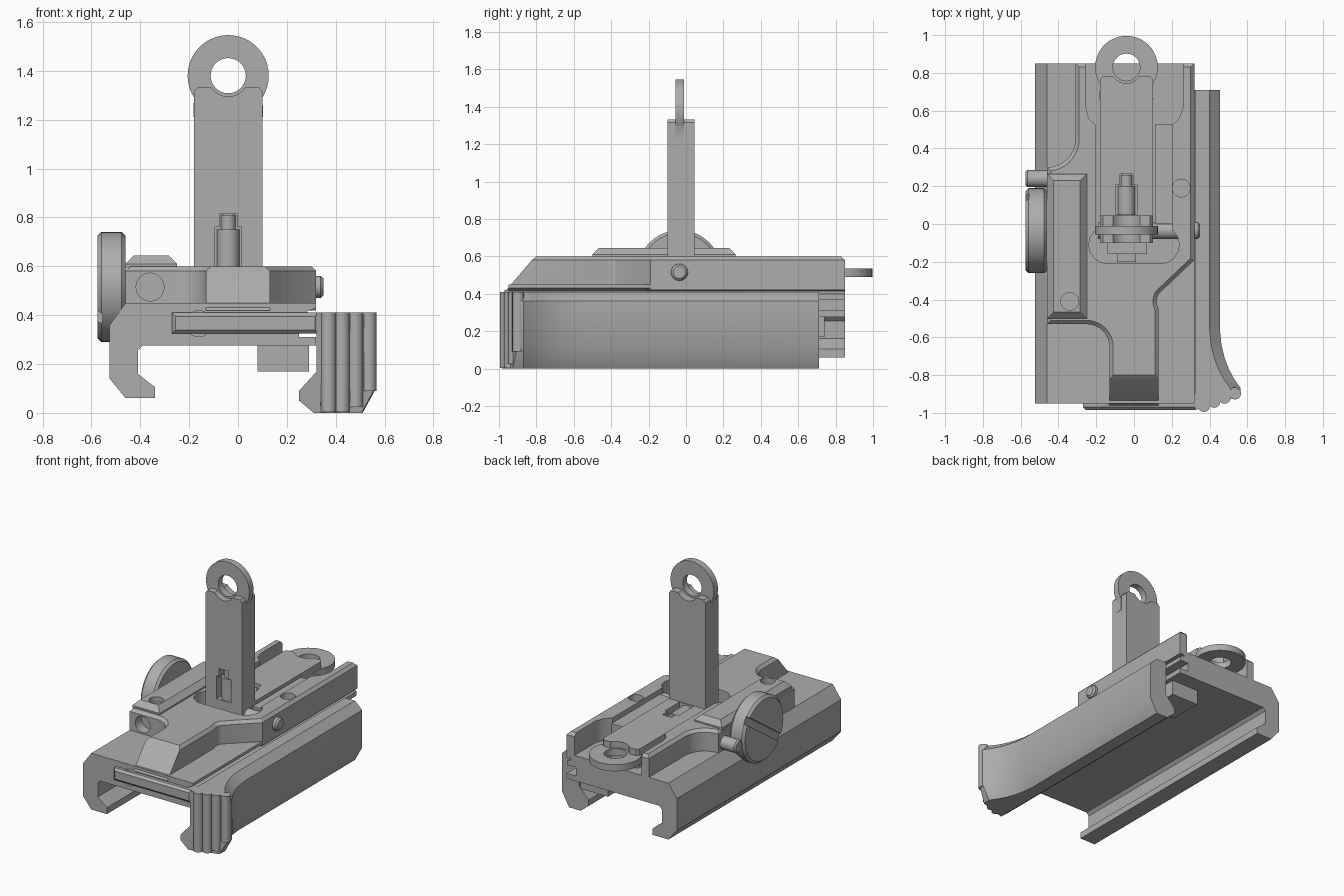
import bpy, bmesh, math
from mathutils import Matrix, Vector

if "Cube" in bpy.data.objects:
    bpy.data.objects.remove(bpy.data.objects["Cube"])

grey = bpy.data.materials.new("metal grey")
grey.use_nodes = True
grey.diffuse_color = (0.42, 0.42, 0.42, 1)
grey.node_tree.nodes["Principled BSDF"].inputs["Base Color"].default_value = (0.42, 0.42, 0.42, 1)


def finish(name, bm):
    bmesh.ops.recalc_face_normals(bm, faces=bm.faces)
    mesh = bpy.data.meshes.new(name)
    bm.to_mesh(mesh)
    bm.free()
    mesh.materials.append(grey)
    obj = bpy.data.objects.new(name, mesh)
    bpy.context.scene.collection.objects.link(obj)
    return obj


def place(axis, u, v, w):
    return {"x": (w, u, v), "y": (u, w, v), "z": (u, v, w)}[axis]


def prism(name, pts, axis, a, b, chamfer=0, both=False):
    """Extrude a 2D outline along an axis, optionally chamfering the far cap."""
    bm = bmesh.new()
    low = [bm.verts.new(place(axis, u, v, a)) for u, v in pts]
    top = [bm.verts.new(place(axis, u, v, b)) for u, v in pts]
    caps = [bm.faces.new(top)]
    base = bm.faces.new(low)
    for i in range(len(pts)):
        j = (i + 1) % len(pts)
        bm.faces.new((low[i], low[j], top[j], top[i]))
    bmesh.ops.recalc_face_normals(bm, faces=bm.faces)
    if chamfer:
        if both:
            caps.append(base)
        edges = list({e for f in caps for e in f.edges})
        bmesh.ops.bevel(bm, geom=edges, offset=chamfer, segments=1, affect="EDGES")
    return finish(name, bm)


def rect(u0, u1, v0, v1):
    return [(u0, v0), (u1, v0), (u1, v1), (u0, v1)]


def arc(cu, cv, r, d0, d1, n=8):
    return [(cu + r * math.cos(math.radians(d0 + (d1 - d0) * i / n)),
             cv + r * math.sin(math.radians(d0 + (d1 - d0) * i / n))) for i in range(n + 1)]


def rod(name, axis, u, v, r, a, b, chamfer=0, n=32, both=False):
    return prism(name, arc(u, v, r, 0, 360 * (n - 1) / n, n - 1), axis, a, b, chamfer, both)


def cut(obj, *cutters):
    for c in cutters:
        mod = obj.modifiers.new("cut", "BOOLEAN")
        mod.operation, mod.solver, mod.object = "DIFFERENCE", "EXACT", c
        c.hide_render = True
    bpy.context.view_layer.update()
    deps = bpy.context.evaluated_depsgraph_get()
    mesh = bpy.data.meshes.new_from_object(obj.evaluated_get(deps))
    obj.modifiers.clear()
    obj.data = mesh
    for c in cutters:
        bpy.data.objects.remove(c)


# Base with its fixed hook on one side
prism("mount_base", [
    (-0.525, 0.36), (-0.525, 0.14), (-0.46, 0.06), (-0.34, 0.06), (-0.34, 0.105),
    (-0.41, 0.16), (-0.41, 0.255), (-0.39, 0.275), (0.32, 0.275), (0.32, 0.31),
    (0.25, 0.31), (0.25, 0.37), (0.315, 0.37), (0.315, 0.4), (0.28, 0.415),
    (0.32, 0.43), (0.32, 0.45), (-0.46, 0.45)], "y", -0.95, 0.85)

# Raised deck with sloped nose, folding channel, pivot well and holes
deck = prism("raised_deck",
             [(-0.13, -0.96), (0.13, -0.96), (0.13, -0.45)]
             + arc(0.2, -0.41, 0.08, 190, 150, 3)
             + [(0.32, -0.19), (0.32, 0.85), (-0.31, 0.85)]
             + arc(-0.46, 0.45, 0.15, 0, -90)
             + [(-0.46, -0.53)] + arc(-0.25, -0.65, 0.12, 90, 0),
             "z", 0.42, 0.6, 0.02)
for v in deck.data.vertices:
    if v.co.y < -0.9 and v.co.z > 0.57:
        v.co.y = -0.8 if v.co.z > 0.59 else -0.825
channel = prism("channel_cutter", [
    (-0.2, -0.1), (0.2, -0.1), (0.2, 0.52), (0.24, 0.56), (0.26, 0.62), (0.26, 0.95),
    (-0.255, 0.95), (-0.255, 0.62), (-0.24, 0.56), (-0.2, 0.52)], "z", 0.4, 0.7)
well = prism("well_cutter",
             arc(0.14, -0.11, 0.1, -90, 90) + arc(-0.14, -0.11, 0.1, 90, 270),
             "z", 0.4, 0.7)
cut(deck, channel, well,
    rod("hole_cutter", "z", 0.25, 0.19, 0.047, 0.52, 0.7),
    rod("hole_cutter", "y", -0.36, 0.515, 0.057, -0.6, -0.46))
prism("channel_step", rect(0.11, 0.2, 0.0, 0.53), "z", 0.44, 0.565)

# Side block above the adjustment drum
block = prism("side_block", rect(-0.46, -0.25, -0.5, 0.265), "z", 0.59, 0.645, 0.035)
cut(block, rod("hole_cutter", "z", -0.34, -0.41, 0.047, 0.61, 0.7))

# Sliding clamp, lofted along y with a flared front thumb pad
section = [(0.322, 0.41), (0.4, 0.41), (0.455, 0.36), (0.455, 0.1), (0.4, 0.0),
           (0.31, 0.0), (0.25, 0.05), (0.25, 0.09), (0.322, 0.17)]
stations = [(0.71, 0), (-0.56, 0), (-0.64, 0.008), (-0.71, 0.025), (-0.77, 0.048),
            (-0.82, 0.075), (-0.87, 0.11), (-1, 0.105)]
bm = bmesh.new()
rings = []
for y, flare in stations:
    ring = []
    for x, z in section:
        x += flare if x > 0.39 else 0
        yy = -0.985 + 0.4 * max(0, x - 0.36) if y == -1 else y
        ring.append(bm.verts.new((x, yy, z)))
    rings.append(ring)
bm.faces.new(rings[0])
bm.faces.new(rings[-1])
for r0, r1 in zip(rings, rings[1:]):
    for i in range(len(section)):
        j = (i + 1) % len(section)
        bm.faces.new((r0[i], r0[j], r1[j], r1[i]))
finish("clamp_jaw", bm)

# Grip ridges on the thumb pad
for i in range(4):
    x = 0.37 + 0.055 * i
    rod("grip_ridge", "z", x, -0.967 + 0.4 * max(0, x - 0.36), 0.032,
        max(0.004, (x - 0.46) * 1.2), 0.41, n=16)

# Clamp cross bar with its round boss, and the recoil lug below
prism("clamp_bar", rect(-0.27, 0.33, 0.325, 0.41), "y", -0.9, -0.985, 0.015)
rod("clamp_bar_boss", "y", -0.16, 0.365, 0.055, -0.9, -0.97)
prism("recoil_lug", rect(0.08, 0.29, 0.17, 0.3), "y", 0.5, 0.74)

# Adjustment drum, hub, detent and pivot pin
PY, PZ = -0.035, 0.515
drum = rod("adjustment_drum", "x", PY, PZ, 0.225, -0.46, -0.575, 0.016, 48, True)
slot = prism("slot_cutter", rect(-0.4, 0.4, -0.025, 0.025), "x", -0.555, -0.7)
slot.data.transform(Matrix.Translation((0, PY, PZ)) @ Matrix.Rotation(math.radians(35), 4, "X"))
cut(drum, slot)
rod("drum_hub", "x", PY, PZ, 0.07, -0.47, -0.4)
rod("drum_detent", "x", 0.24, 0.5, 0.045, -0.44, -0.575, 0.01)
rod("pivot_pin", "x", PY, PZ, 0.045, -0.19, 0.35, 0.012)

# Sight leaf: upright arm, aperture plate and detent plunger
CX, RZ = -0.04, 1.38
arm = prism("sight_arm",
            [(CX - 0.14, 0.45), (CX + 0.14, 0.45), (CX + 0.14, 1.315), (CX + 0.125, 1.333)]
            + arc(CX, RZ, 0.085, -34, -146, 12)
            + [(CX - 0.125, 1.333), (CX - 0.14, 1.315)], "y", -0.1, 0.045)
cut(arm, prism("pocket_cutter", [
    (CX - 0.055, 0.6), (CX + 0.055, 0.6), (CX + 0.055, 0.76), (CX + 0.035, 0.76),
    (CX + 0.035, 0.815), (CX - 0.035, 0.815), (CX - 0.035, 0.76), (CX - 0.055, 0.76)],
    "y", -0.2, -0.045))
plate = prism("aperture_plate",
              [(CX - 0.142, 1.21), (CX + 0.142, 1.21)] + arc(CX, RZ, 0.166, -32, 212, 40),
              "y", -0.056, -0.01)
cut(plate, rod("aperture_cutter", "y", CX, RZ, 0.072, -0.2, 0.2))
leaf = [arm, plate,
        rod("leaf_plunger", "z", CX, -0.045, 0.046, 0.58, 0.75),
        rod("leaf_plunger_tip", "z", CX, -0.045, 0.03, 0.74, 0.81)]

# Second leaf folded back about the pivot
pivot = Vector((0, PY, PZ))
fold = (Matrix.Translation(pivot) @ Matrix.Rotation(-math.pi / 2, 4, "X")
        @ Matrix.Translation(-pivot))
for part in leaf:
    twin = bpy.data.objects.new("folded_" + part.name, part.data.copy())
    twin.data.transform(fold)
    bpy.context.scene.collection.objects.link(twin)

# Stepped foot in front of the upright leaf
prism("leaf_foot", rect(-0.14, 0.07, -0.16, -0.09), "z", 0.44, 0.53)
prism("leaf_foot_tab", rect(-0.09, 0.01, -0.2, -0.15), "z", 0.44, 0.5)

# Smooth the rounded surfaces and keep hard edges
bpy.ops.object.select_all(action="DESELECT")
for obj in bpy.context.scene.objects:
    if obj.type == "MESH":
        obj.select_set(True)
        bpy.context.view_layer.objects.active = obj
bpy.ops.object.shade_smooth_by_angle(angle=math.radians(30))
